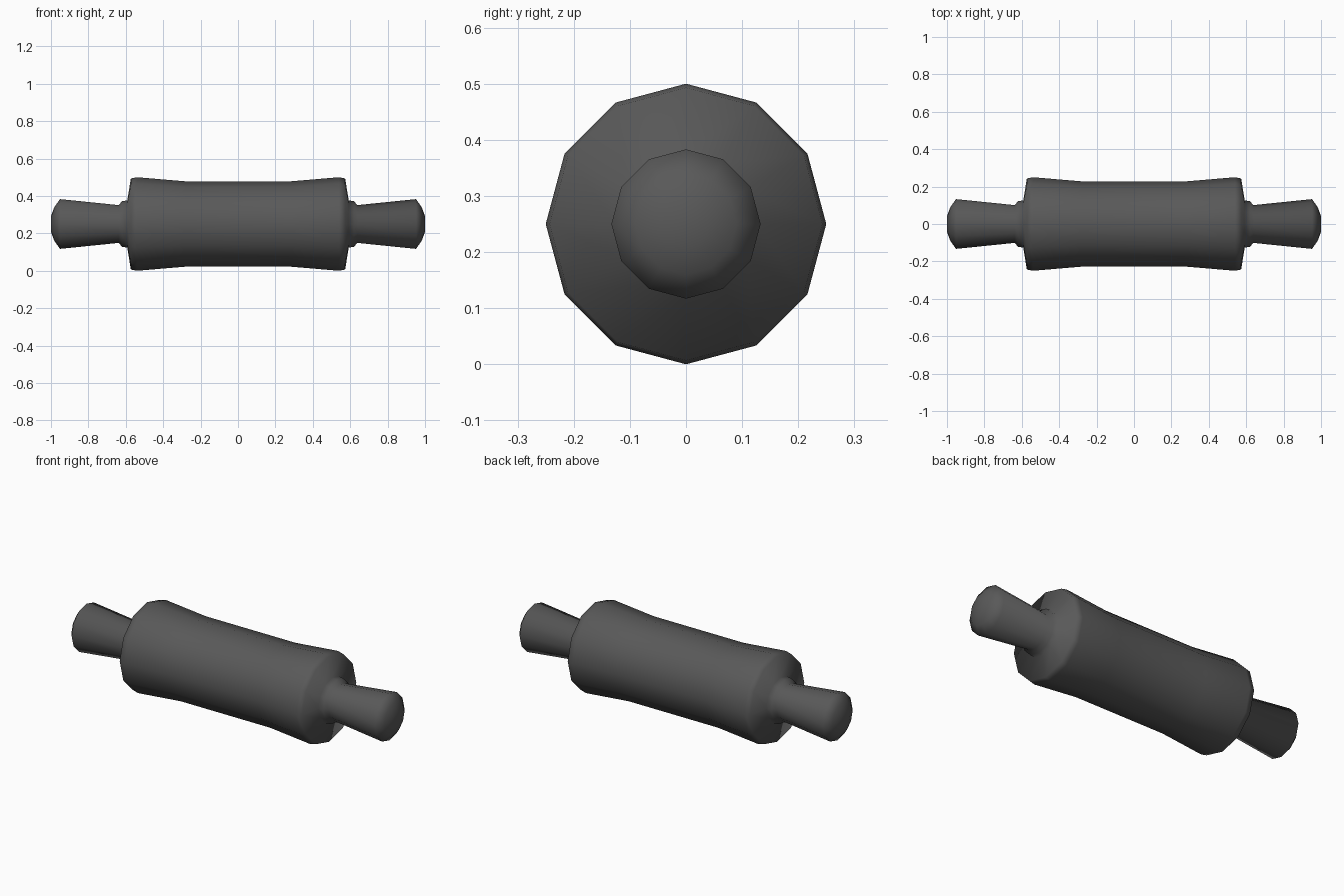
import bpy, bmesh, math

if "Cube" in bpy.data.objects:
    bpy.data.objects.remove(bpy.data.objects["Cube"])

SIDES = 12
AXIS_Z = 0.25

# Half profile as (x, radius): waisted roller with rounded rim,
# sloping end, small collar, flared grip and rounded tip
half = [(0.28, 0.228), (0.54, 0.25), (0.573, 0.243), (0.592, 0.126),
        (0.62, 0.122), (0.638, 0.101),
        (0.952, 0.133), (0.982, 0.09), (1.0, 0.042)]
profile = [(-x, r) for x, r in reversed(half)] + half

# Rolling pin: the profile spun round the horizontal axis
bm = bmesh.new()
rings = []
for x, r in profile:
    angles = [2 * math.pi * i / SIDES for i in range(SIDES)]
    rings.append([bm.verts.new((x, r * math.cos(a), AXIS_Z + r * math.sin(a)))
                  for a in angles])
for a, b in zip(rings, rings[1:]):
    for i in range(SIDES):
        j = (i + 1) % SIDES
        bm.faces.new((a[i], a[j], b[j], b[i]))
bm.faces.new(rings[0])
bm.faces.new(rings[-1])
bmesh.ops.recalc_face_normals(bm, faces=bm.faces)

# Smooth shading all over, as one turned piece
for face in bm.faces:
    face.smooth = True
mesh = bpy.data.meshes.new("rolling_pin")
bm.to_mesh(mesh)
bm.free()

# Dark grey finish
dark = bpy.data.materials.new("dark_grey")
dark.diffuse_color = (0.1, 0.1, 0.1, 1)
dark.use_nodes = True
dark.node_tree.nodes["Principled BSDF"].inputs["Base Color"].default_value = dark.diffuse_color
mesh.materials.append(dark)

pin = bpy.data.objects.new("rolling_pin", mesh)
bpy.context.collection.objects.link(pin)
